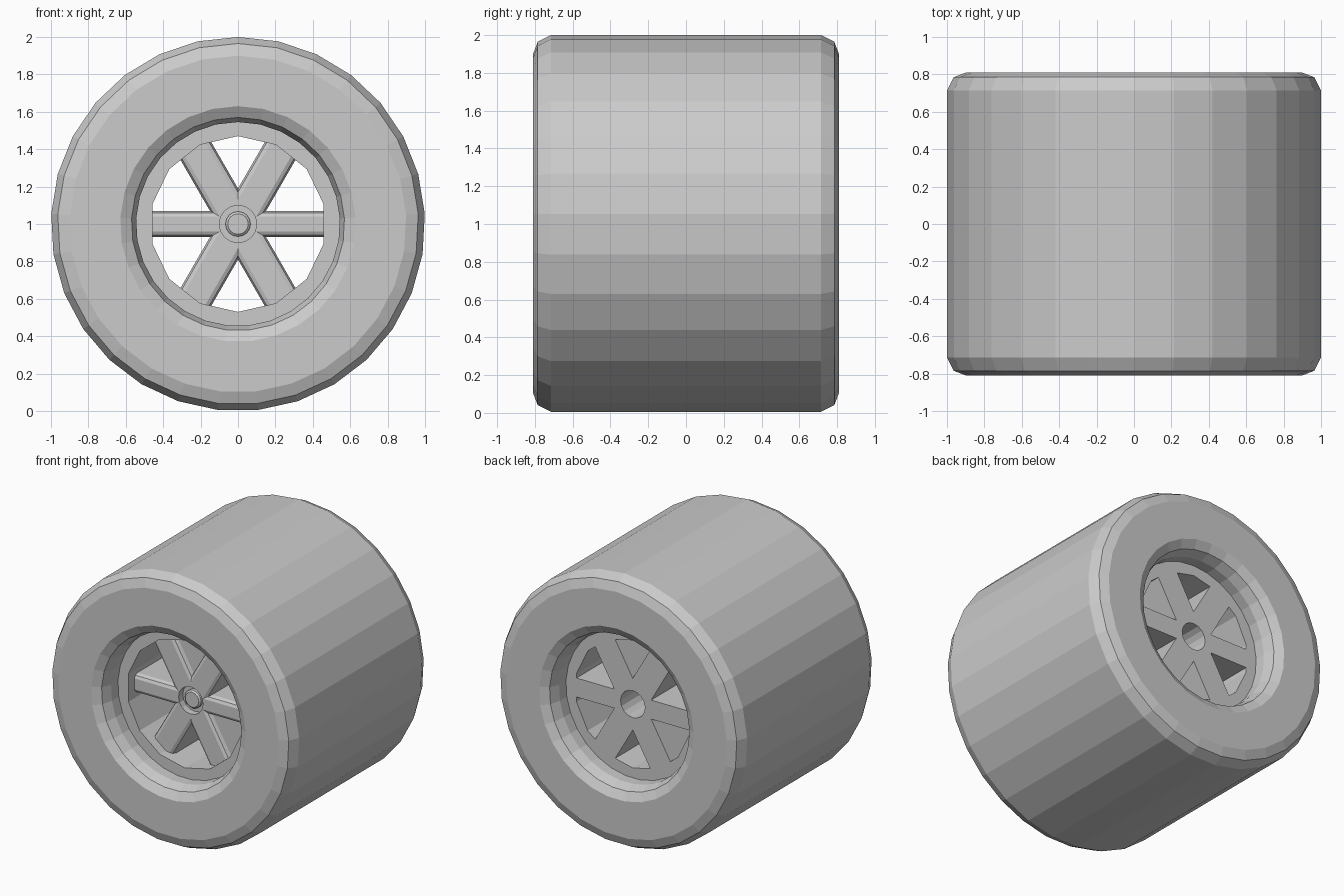
import bpy, bmesh
from math import sin, cos, pi, radians
from mathutils import Matrix

if "Cube" in bpy.data.objects:
    bpy.data.objects.remove(bpy.data.objects["Cube"])

AXLE = Matrix.Translation((0, 0, 1))


def make(name, bm):
    bmesh.ops.recalc_face_normals(bm, faces=bm.faces[:])
    mesh = bpy.data.meshes.new(name)
    bm.to_mesh(mesh)
    bm.free()
    ob = bpy.data.objects.new(name, mesh)
    bpy.context.collection.objects.link(ob)
    return ob


def lathe(name, profile, sides):
    """Spin a closed (radius, y) profile around the axle, first vertex on top."""
    bm = bmesh.new()
    rings = []
    for k in range(sides):
        a = 2 * pi * k / sides
        rings.append([bm.verts.new(AXLE @ Matrix.Identity(4) @
                      Matrix.Translation((r * sin(a), y, r * cos(a))).translation)
                      for r, y in profile])
    n = len(profile)
    for k in range(sides):
        a, b = rings[k], rings[(k + 1) % sides]
        for i in range(n):
            j = (i + 1) % n
            bm.faces.new((a[i], a[j], b[j], b[i]))
    bmesh.ops.remove_doubles(bm, verts=bm.verts[:], dist=1e-5)
    return make(name, bm)


def spoke_bar(name, angle, w, cutter):
    """Deep bar across the rim, rounded on the front, flat on the back."""
    section = [(-w, 0.62), (w, 0.62), (w, -0.515), (w - 0.01, -0.54), (w - 0.03, -0.55),
               (0.03 - w, -0.55), (0.01 - w, -0.54), (-w, -0.515)]
    bm = bmesh.new()
    face = bm.faces.new([bm.verts.new((-0.5, y, z)) for z, y in section])
    new = bmesh.ops.extrude_face_region(bm, geom=[face], use_keep_orig=True)["geom"]
    bmesh.ops.translate(bm, vec=(1, 0, 0), verts=[v for v in new if isinstance(v, bmesh.types.BMVert)])
    bm.transform(AXLE @ Matrix.Rotation(radians(angle), 4, 'Y'))
    ob = make(name, bm)
    mod = ob.modifiers.new("axle_hole", 'BOOLEAN')
    mod.operation = 'DIFFERENCE'
    mod.solver = 'EXACT'
    mod.object = cutter
    return ob


# Tyre: half profile mirrored front to back
half = [(0.545, 0.70), (0.57, 0.775), (0.63, 0.81), (0.90, 0.81), (0.965, 0.785), (1.0, 0.715)]
lathe("tyre", half + [(r, -y) for r, y in reversed(half)], 29)

# Rim barrel, 14-sided inside
lathe("rim_barrel", [(0.47, -0.62), (0.56, -0.62), (0.56, 0.62), (0.47, 0.62)], 14)

# Spokes with a central axle hole
cutter = lathe("axle_hole_cutter", [(0, -0.8), (0.1, -0.8), (0.1, 0.8), (0, 0.8)], 16)
cutter.hide_render = True
cutter.hide_viewport = True
for i, w in enumerate((0.07, 0.095, 0.095)):
    spoke_bar(f"spoke_bar_{i + 1}", i * 60, w, cutter)

# Axle pin sitting in the hole at the front
lathe("axle_pin", [(0, -0.535), (0.055, -0.535), (0.067, -0.525), (0.067, -0.50),
                   (0.101, -0.50), (0.101, 0.2), (0, 0.2)], 16)
